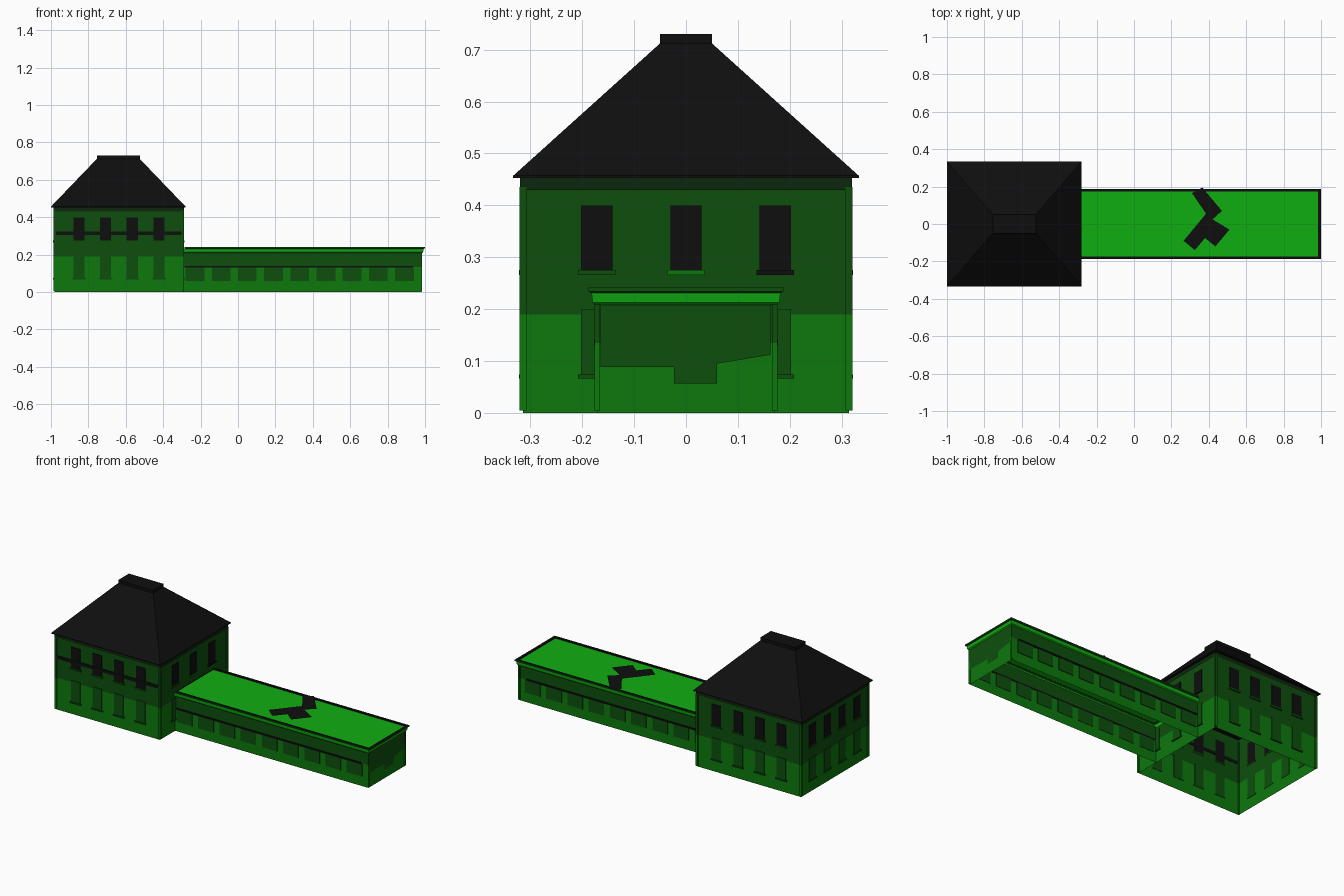
import bpy, bmesh

if "Cube" in bpy.data.objects:
    bpy.data.objects.remove(bpy.data.objects["Cube"])


def material(name, rgb):
    m = bpy.data.materials.new(name)
    m.diffuse_color = (*rgb, 1)
    m.use_nodes = True
    m.node_tree.nodes["Principled BSDF"].inputs["Base Color"].default_value = m.diffuse_color
    return m


BRIGHT = material("bright green", (0.005, 0.42, 0.005))
MID = material("mid green", (0.004, 0.19, 0.004))
DARK = material("dark green", (0.004, 0.078, 0.004))
DEEP = material("deep green", (0.004, 0.02, 0.004))
BLACK = material("near black", (0.0045, 0.0045, 0.0045))


def mesh(name, verts, faces, mats, index=None):
    me = bpy.data.meshes.new(name)
    me.from_pydata(verts, [], faces)
    for m in mats:
        me.materials.append(m)
    if index:
        for p, i in zip(me.polygons, index):
            p.material_index = i
    bm = bmesh.new()
    bm.from_mesh(me)
    bmesh.ops.recalc_face_normals(bm, faces=bm.faces)
    bm.to_mesh(me)
    bm.free()
    ob = bpy.data.objects.new(name, me)
    bpy.context.collection.objects.link(ob)
    return ob


def rect(x0, x1, y0, y1, z):
    return [(x0, y0, z), (x1, y0, z), (x1, y1, z), (x0, y1, z)]


def rings(name, levels, mats, index, bottom=False, top=False):
    """Stack rectangles (x0, x1, y0, y1, z) into a skin, one material per band."""
    verts, faces, idx = [], [], []
    for lv in levels:
        verts += rect(*lv)
    for k in range(len(levels) - 1):
        for i in range(4):
            j = (i + 1) % 4
            faces.append((4*k + i, 4*k + j, 4*k + 4 + j, 4*k + 4 + i))
            idx.append(index[k])
    if bottom:
        faces.append((3, 2, 1, 0))
        idx.append(index[0])
    if top:
        n = 4 * (len(levels) - 1)
        faces.append((n, n + 1, n + 2, n + 3))
        idx.append(index[-1])
    return mesh(name, verts, faces, mats, idx)


def box(name, x0, x1, y0, y1, z0, z1, mat):
    return rings(name, [(x0, x1, y0, y1, z0), (x0, x1, y0, y1, z1)], [mat], [0], True, True)


def wall_plate(name, side, plane, c, w, z0, z1, mat, out=0.004):
    """Thin plate on the wall; side is one of '-y', '+y', '-x', '+x'."""
    s = -1 if side[0] == "-" else 1
    a, b = sorted((plane - s * 0.002, plane + s * out))
    if side[1] == "y":
        return box(name, c - w/2, c + w/2, a, b, z0, z1, mat)
    return box(name, a, b, c - w/2, c + w/2, z0, z1, mat)


# House walls, open underneath
HX0, HX1, HY = -0.98, -0.295, 0.314
rings("house_walls", [(HX0, HX1, -HY, HY, z) for z in (0, 0.19, 0.455)], [MID, DARK], [0, 1])

# House corner strips in two colours
for cx in (HX0, HX1):
    for cy in (-HY, HY):
        for z0, z1, m in ((0.005, 0.19, MID), (0.19, 0.435, DARK)):
            box("house_corner_strip", cx - 0.006, cx + 0.006, cy - 0.007, cy + 0.007, z0, z1, m)

# Frieze below the eaves
rings("house_frieze", [(HX0 - 0.006, HX1 + 0.006, -0.32, 0.32, z) for z in (0.43, 0.455)],
      [DEEP], [0])

# Hipped roof with flat cap
rings("house_roof", [(-1.0, -0.28, -0.333, 0.333, 0.453), (-1.0, -0.28, -0.333, 0.333, 0.457),
                     (-0.755, -0.525, -0.05, 0.05, 0.712)], [BLACK], [0, 0], True, True)
box("roof_cap", -0.755, -0.525, -0.05, 0.05, 0.705, 0.73, BLACK)

# House windows and sills on all four sides
long_side = (-0.85, -0.708, -0.565, -0.422)
sides = (("-y", -HY, long_side), ("+y", HY, long_side),
         ("-x", HX0, (-0.21, -0.07, 0.07, 0.21)), ("+x", HX1, (-0.172, 0, 0.172)))
for side, plane, centres in sides:
    for n, c in enumerate(centres):
        wall_plate("upper_window", side, plane, c, 0.06, 0.272, 0.40, BLACK)
        wall_plate("lower_window", side, plane, c, 0.06, 0.072, 0.20, DARK)
        upper_sill = (DARK, MID, BLACK)[n] if side == "+x" else DARK
        wall_plate("upper_sill", side, plane, c, 0.072, 0.266, 0.275, upper_sill, 0.008)
        wall_plate("lower_sill", side, plane, c, 0.072, 0.066, 0.074, DARK, 0.008)

# Band across the house front
wall_plate("front_band", "-y", -HY, -0.637, 0.67, 0.305, 0.323, BLACK, 0.006)

# Wing walls, open underneath
WX0, WX1, WY = -0.295, 0.98, 0.171
rings("wing_walls", [(WX0, WX1, -WY, WY, z) for z in (0, 0.135, 0.215)], [MID, DARK], [0, 1])
for cy in (-WY, WY):
    for z0, z1, m in ((0.004, 0.135, MID), (0.135, 0.21, DARK)):
        box("wing_corner_strip", WX1 - 0.006, WX1 + 0.005, cy - 0.005, cy + 0.005, z0, z1, m)

# Wing windows and string course on both long sides
for side, s in (("-y", -1), ("+y", 1)):
    for i in range(9):
        wall_plate("wing_window", side, s * WY, -0.23 + 0.14 * i, 0.1, 0.058, 0.132, DARK)
    wall_plate("wing_string_course", side, s * WY, 0.325, 1.22, 0.131, 0.14, BLACK, 0.006)

# Dark upper area of the wing's end wall, with a stepped lower edge
outline = [(-0.165, 0.21), (-0.165, 0.088), (-0.023, 0.088), (-0.023, 0.057), (0.06, 0.057),
           (0.06, 0.095), (0.163, 0.112), (0.163, 0.21)]
mesh("wing_end_panel", [(WX1 + 0.003, y, z) for y, z in outline],
     [tuple(range(len(outline)))], [DARK])

# Flared cornice
rings("wing_cornice", [(WX0, 0.984, -0.175, 0.175, 0.208), (WX0, 0.99, -0.18, 0.18, 0.213),
                       (WX0, 0.993, -0.182, 0.182, 0.231)], [BRIGHT], [0, 0])

# Flat wing roof
mesh("wing_roof", rect(WX0, 0.99, -0.18, 0.18, 0.236), [(0, 1, 2, 3)], [BRIGHT])

# Roof rim: green outer face, black top and inner face
rings("wing_roof_rim", [(-0.285, 0.993, -0.182, 0.182, 0.231), (-0.285, 0.999, -0.188, 0.188, 0.234),
                        (-0.285, 0.999, -0.188, 0.188, 0.242), (-0.284, 0.984, -0.173, 0.173, 0.242),
                        (-0.284, 0.984, -0.173, 0.173, 0.235)],
      [DARK, BLACK], [0, 0, 1, 1])

# Angular dark patch on the wing roof
patch = [(0.31, 0.165), (0.365, 0.195), (0.47, 0.07), (0.42, 0.025), (0.51, -0.03), (0.435, -0.12),
         (0.38, -0.075), (0.325, -0.14), (0.265, -0.09), (0.385, 0.055)]
mesh("roof_patch", [(x, y, 0.243) for x, y in reversed(patch)],
     [tuple(range(len(patch)))], [BLACK])
